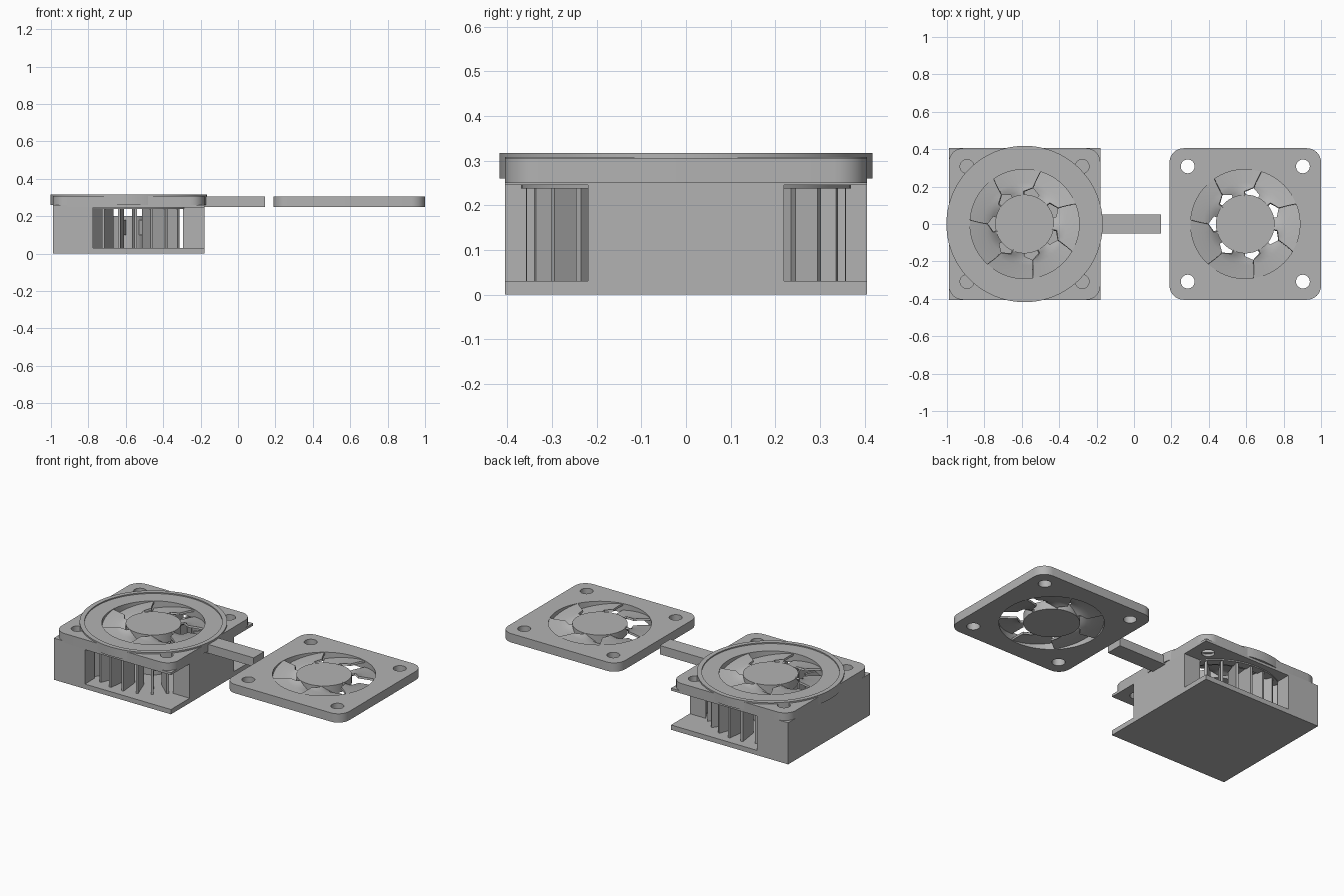
import bpy, bmesh, math
from mathutils import Matrix, Vector

cube = bpy.data.objects.get("Cube")
if cube:
    bpy.data.objects.remove(cube, do_unlink=True)

grey = bpy.data.materials.new("plain grey")
grey.use_nodes = True
grey.diffuse_color = (0.45, 0.45, 0.45, 1)
grey.node_tree.nodes["Principled BSDF"].inputs["Base Color"].default_value = grey.diffuse_color

FAN_X, PLATE_X = -0.585, 0.595
HALF = 0.405
BLADES = 7


def finish(bm, name):
    bmesh.ops.recalc_face_normals(bm, faces=bm.faces)
    mesh = bpy.data.meshes.new(name)
    bm.to_mesh(mesh)
    bm.free()
    mesh.materials.append(grey)
    obj = bpy.data.objects.new(name, mesh)
    bpy.context.collection.objects.link(obj)
    return obj


def box(name, x0, x1, y0, y1, z0, z1):
    bm = bmesh.new()
    mat = Matrix.Translation(((x0 + x1) / 2, (y0 + y1) / 2, (z0 + z1) / 2))
    bmesh.ops.create_cube(bm, size=1, matrix=mat @ Matrix.Diagonal((x1 - x0, y1 - y0, z1 - z0, 1)))
    return finish(bm, name)


def cylinder(name, x, y, r, z0, z1, sides=96):
    bm = bmesh.new()
    bmesh.ops.create_cone(bm, cap_ends=True, segments=sides, radius1=r, radius2=r, depth=z1 - z0,
                          matrix=Matrix.Translation((x, y, (z0 + z1) / 2)))
    return finish(bm, name)


def activate(obj):
    bpy.ops.object.select_all(action="DESELECT")
    obj.select_set(True)
    bpy.context.view_layer.objects.active = obj


def apply(obj, mod):
    activate(obj)
    bpy.ops.object.modifier_apply(modifier=mod.name)


def cut(obj, cutter):
    mod = obj.modifiers.new("cut", "BOOLEAN")
    mod.operation, mod.solver, mod.object = "DIFFERENCE", "EXACT", cutter
    apply(obj, mod)
    bpy.data.objects.remove(cutter, do_unlink=True)


def smooth(obj):
    activate(obj)
    bpy.ops.object.shade_smooth_by_angle(angle=math.radians(30))


def ring(name, x, r0, r1, z0, z1):
    obj = cylinder(name, x, 0, r1, z0, z1)
    cut(obj, cylinder("cutter", x, 0, r0, z0 - 0.1, z1 + 0.1))
    smooth(obj)
    return obj


def frame(name, x, z0, z1):
    # rounded square with a fan opening and four screw holes
    obj = box(name, x - HALF, x + HALF, -HALF, HALF, z0, z1)
    bm = bmesh.new()
    bm.from_mesh(obj.data)
    corners = [e for e in bm.edges if abs(e.verts[0].co.z - e.verts[1].co.z) > 0.01]
    bmesh.ops.bevel(bm, geom=corners, offset=0.075, segments=8, profile=0.5, affect="EDGES")
    bm.to_mesh(obj.data)
    bm.free()
    cut(obj, cylinder("cutter", x, 0, 0.292, 0, 1))
    for sx in (-1, 1):
        for sy in (-1, 1):
            cut(obj, cylinder("cutter", x + sx * 0.308, sy * 0.308, 0.037, 0, 1, 32))
    smooth(obj)
    return obj


def blade(name, x, index, z_low, z_high):
    # sloping sector, narrower near the hub so a slot stays open there
    bm = bmesh.new()
    bmesh.ops.create_grid(bm, x_segments=8, y_segments=6, size=0.5)
    pitch = 360 / BLADES
    for v in bm.verts:
        across, out = v.co.x + 0.5, v.co.y + 0.5
        gap = 28 if out < 0.32 else 0
        start = 25.5 + index * pitch + (gap / 2 if gap else -6 * (out - 0.3))
        a = math.radians(start + across * (pitch - gap))
        r = 0.15 + 0.145 * out
        v.co = (x + r * math.cos(a), r * math.sin(a), z_high + (z_low - z_high) * across)
    obj = finish(bm, name)
    mod = obj.modifiers.new("thickness", "SOLIDIFY")
    mod.thickness, mod.offset = 0.012, 0
    apply(obj, mod)
    smooth(obj)


def fan(label, x, z0, z1):
    frame(label + "_frame", x, z0, z1)
    smooth(cylinder(label + "_hub", x, 0, 0.157, z0, z1 - 0.002))
    for i in range(BLADES):
        blade(f"{label}_blade_{i + 1}", x, i, z0 + 0.008, z1 - 0.006)


# fan plates and the rim disc on the mounted one
fan("loose_fan", PLATE_X, 0.25, 0.305)
fan("mounted_fan", FAN_X, 0.25, 0.308)
ring("fan_rim", FAN_X, 0.292, 0.418, 0.26, 0.310)
ring("rim_lip", FAN_X, 0.39, 0.418, 0.305, 0.317)

# connecting arm
box("arm", -0.19, 0.145, -0.052, 0.052, 0.25, 0.305)

# heatsink body: base, walls bored for the rotor, thin ceiling
x0, x1 = FAN_X - HALF, FAN_X + HALF
box("base", x0, x1, -HALF, HALF, 0, 0.03)
for name, a, b, half in (("closed_wall", x0, -0.775, HALF), ("outlet_block", -0.31, x1, 0.22)):
    wall = box(name, a, b, -half, half, 0.03, 0.245)
    cut(wall, cylinder("cutter", FAN_X, 0, 0.365, 0, 1))
    smooth(wall)
ceiling = box("ceiling", x0, x1, -HALF, HALF, 0.245, 0.26)
cut(ceiling, cylinder("cutter", FAN_X, 0, 0.365, 0, 1))
for sx in (-1, 1):
    for sy in (-1, 1):
        cut(ceiling, cylinder("cutter", FAN_X + sx * 0.308, sy * 0.308, 0.037, 0, 1, 32))
ring("ceiling_ring", FAN_X, 0.32, 0.37, 0.238, 0.25)

# cooling fins fanned around the rotor at both outlets
for side in (-1, 1):
    for i in range(7):
        a = math.radians(-126 + i * 14) * -side
        fin = box("fin", 0.23, 0.36, -0.007, 0.007, 0.03, 0.245)
        fin.name = f"{'front' if side < 0 else 'back'}_fin_{i + 1}"
        a = -abs(a) if side < 0 else abs(a)
        fin.data.transform(Matrix.Translation((FAN_X, 0, 0)) @ Matrix.Rotation(a, 4, "Z"))

# rotor inside the bore
smooth(cylinder("rotor_hub", FAN_X, 0, 0.1, 0.03, 0.2))
for i in range(BLADES):
    vane = box(f"rotor_vane_{i + 1}", 0.09, 0.2, -0.008, 0.008, 0.1, 0.18)
    vane.data.transform(Matrix.Translation((FAN_X, 0, 0)) @ Matrix.Rotation(i * math.tau / BLADES, 4, "Z"))
